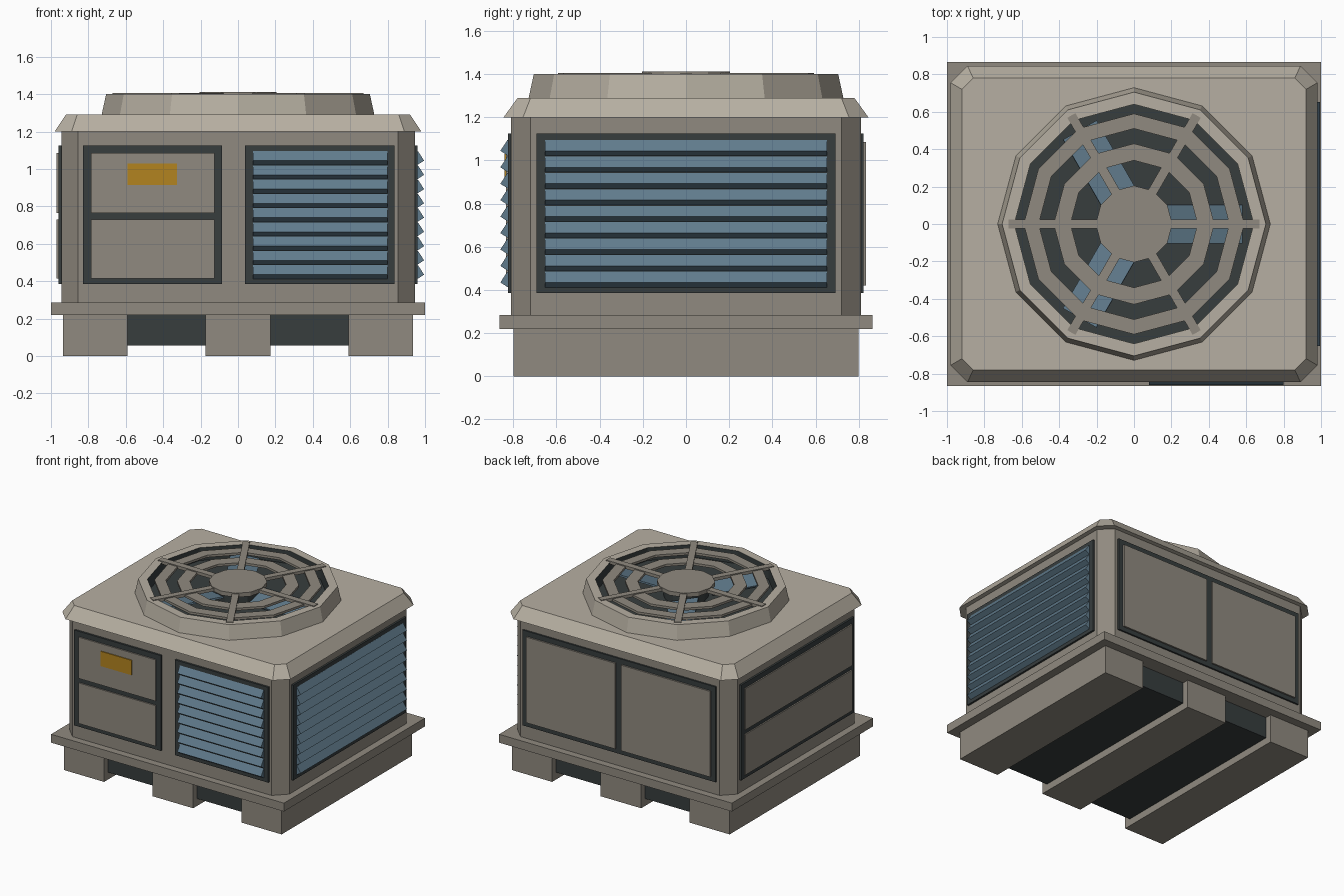
import bpy, bmesh, math
from mathutils import Matrix, Vector

if "Cube" in bpy.data.objects:
    bpy.data.objects.remove(bpy.data.objects["Cube"])


def material(name, rgb):
    m = bpy.data.materials.new(name)
    m.diffuse_color = (*rgb, 1)
    m.use_nodes = True
    m.node_tree.nodes["Principled BSDF"].inputs["Base Color"].default_value = m.diffuse_color
    return m


GREY = material("warm_grey", (0.28, 0.255, 0.215))
BEIGE = material("light_beige", (0.47, 0.43, 0.36))
DARK = material("dark_slate", (0.038, 0.047, 0.048))
BLUE = material("steel_blue", (0.118, 0.198, 0.262))
AMBER = material("amber", (0.45, 0.23, 0.014))


def finish(name, bm, *mats):
    bmesh.ops.recalc_face_normals(bm, faces=bm.faces[:])
    me = bpy.data.meshes.new(name)
    bm.to_mesh(me)
    bm.free()
    for m in mats:
        me.materials.append(m)
    ob = bpy.data.objects.new(name, me)
    bpy.context.collection.objects.link(ob)
    return ob


def add_box(bm, centre, size, turn=Matrix.Identity(4)):
    bmesh.ops.create_cube(bm, size=1, matrix=Matrix.Translation(centre) @ turn @ Matrix.Diagonal((*size, 1)))


def span_box(name, mat, x, y, z):
    bm = bmesh.new()
    lo, hi = Vector((x[0], y[0], z[0])), Vector((x[1], y[1], z[1]))
    add_box(bm, (lo + hi) / 2, hi - lo)
    return finish(name, bm, mat)


def loft(name, mat, sections):
    """Solid through octagonal (cut corner) outlines: half x, half y, cut, z."""
    bm = bmesh.new()
    rings = []
    for hx, hy, c, z in sections:
        pts = [(hx, c - hy), (hx, hy - c), (hx - c, hy), (c - hx, hy),
               (-hx, hy - c), (-hx, c - hy), (c - hx, -hy), (hx - c, -hy)]
        rings.append([bm.verts.new((px, py, z)) for px, py in pts])
    for a, b in zip(rings, rings[1:]):
        for i in range(8):
            j = (i + 1) % 8
            bm.faces.new((a[i], a[j], b[j], b[i]))
    bm.faces.new(rings[0][::-1])
    bm.faces.new(rings[-1])
    return finish(name, bm, mat)


def lathe(bm, profile, n=12):
    """Closed profile of (radius, z) turned around the z axis; returns the faces per profile edge."""
    rings = [[bm.verts.new((r * math.cos(math.tau * i / n), r * math.sin(math.tau * i / n), z))
              for i in range(n)] for r, z in profile]
    bands = []
    for k, a in enumerate(rings):
        b = rings[(k + 1) % len(rings)]
        bands.append([bm.faces.new((a[i], a[(i + 1) % n], b[(i + 1) % n], b[i])) for i in range(n)])
    return bands


def disc(name, mat, r, z0, z1):
    bm = bmesh.new()
    bmesh.ops.create_cone(bm, cap_ends=True, segments=12, radius1=r, radius2=r, depth=z1 - z0,
                          matrix=Matrix.Translation((0, 0, (z0 + z1) / 2)))
    # put a corner exactly on the x axis
    v = bm.verts[:][0].co
    bmesh.ops.rotate(bm, verts=bm.verts[:], matrix=Matrix.Rotation(-math.atan2(v.y, v.x), 3, 'Z'))
    return finish(name, bm, mat)


# Skids, dark underside and base flange
for side, x in (("left", (-0.935, -0.59)), ("middle", (-0.175, 0.175)), ("right", (0.59, 0.935))):
    span_box(side + "_skid", GREY, x, (-0.8, 0.8), (0, 0.22))
span_box("underside_core", DARK, (-0.7, 0.7), (-0.75, 0.75), (0.055, 0.22))
span_box("base_flange", GREY, (-1, 1), (-0.865, 0.865), (0.22, 0.285))

# Housing and sloped roof cap
loft("housing", GREY, [(0.945, 0.81, 0.09, 0.28), (0.945, 0.81, 0.09, 1.2)])
loft("roof_cap", BEIGE, [(0.98, 0.845, 0.09, 1.2), (0.92, 0.78, 0.06, 1.29)])

# Dark frames on the four sides
FZ = (0.385, 1.125)
span_box("front_panel_frame", DARK, (-0.83, -0.085), (-0.825, -0.8), FZ)
span_box("front_louvre_frame", DARK, (0.037, 0.837), (-0.825, -0.8), FZ)
span_box("back_frame", DARK, (-0.83, 0.83), (0.8, 0.823), FZ)
span_box("left_frame", DARK, (-0.96, -0.93), (-0.693, 0.693), FZ)
span_box("right_frame", DARK, (0.93, 0.96), (-0.693, 0.693), FZ)

# Access panels
for level, z in (("upper", (0.765, 1.085)), ("lower", (0.415, 0.73))):
    span_box("front_" + level + "_panel", GREY, (-0.785, -0.125), (-0.835, -0.8), z)
    span_box("left_" + level + "_panel", GREY, (-0.97, -0.93), (-0.655, 0.655), z)
for side, x in (("left", (-0.79, -0.025)), ("right", (0.025, 0.79))):
    span_box("back_" + side + "_panel", GREY, x, (0.8, 0.835), (0.42, 1.085))
span_box("warning_plate", AMBER, (-0.59, -0.325), (-0.842, -0.834), (0.915, 1.03))


# Louvres: nine tilted slats, built facing the front and turned to their side
def louvre(name, width, offset, along, turn):
    bm = bmesh.new()
    for i in range(9):
        add_box(bm, (along, -offset, 0.447 + 0.0762 * i), (width, 0.048, 0.06),
                Matrix.Rotation(math.radians(-33), 4, 'X'))
    bmesh.ops.transform(bm, matrix=Matrix.Rotation(turn, 4, 'Z'), verts=bm.verts[:])
    finish(name, bm, BLUE)


louvre("front_louvre", 0.72, 0.8235, 0.44, 0)
louvre("right_louvre", 1.305, 0.9585, 0, math.pi / 2)

# Fan shroud with a dark inside wall and floor
bm = bmesh.new()
bands = lathe(bm, [(0.73, 1.285), (0.705, 1.4), (0.64, 1.4), (0.64, 1.285)])
for f in bands[2]:
    f.material_index = 1
finish("fan_shroud", bm, BEIGE, DARK)
disc("fan_floor", DARK, 0.645, 1.28, 1.3)

# Three pitched fan blades
bm = bmesh.new()
for k in range(3):
    turn = Matrix.Rotation(math.tau * k / 3, 4, 'Z')
    add_box(bm, turn @ Vector((0.37, 0, 1.338)), (0.42, 0.21, 0.012),
            turn @ Matrix.Rotation(math.radians(12), 4, 'X'))
finish("fan_blades", bm, BLUE)
disc("fan_motor", DARK, 0.16, 1.295, 1.385)

# Guard: two rings, six spokes and the hub cap
bm = bmesh.new()
for r0, r1 in ((0.34, 0.43), (0.51, 0.59)):
    lathe(bm, [(r1, 1.38), (r1, 1.398), (r0, 1.398), (r0, 1.38)])
finish("guard_rings", bm, GREY)
bm = bmesh.new()
for k in range(6):
    turn = Matrix.Rotation(math.tau * k / 6, 4, 'Z')
    add_box(bm, turn @ Vector((0.415, 0, 1.394)), (0.51, 0.05, 0.024), turn)
finish("guard_spokes", bm, GREY)
disc("hub_cap", GREY, 0.205, 1.38, 1.412)
